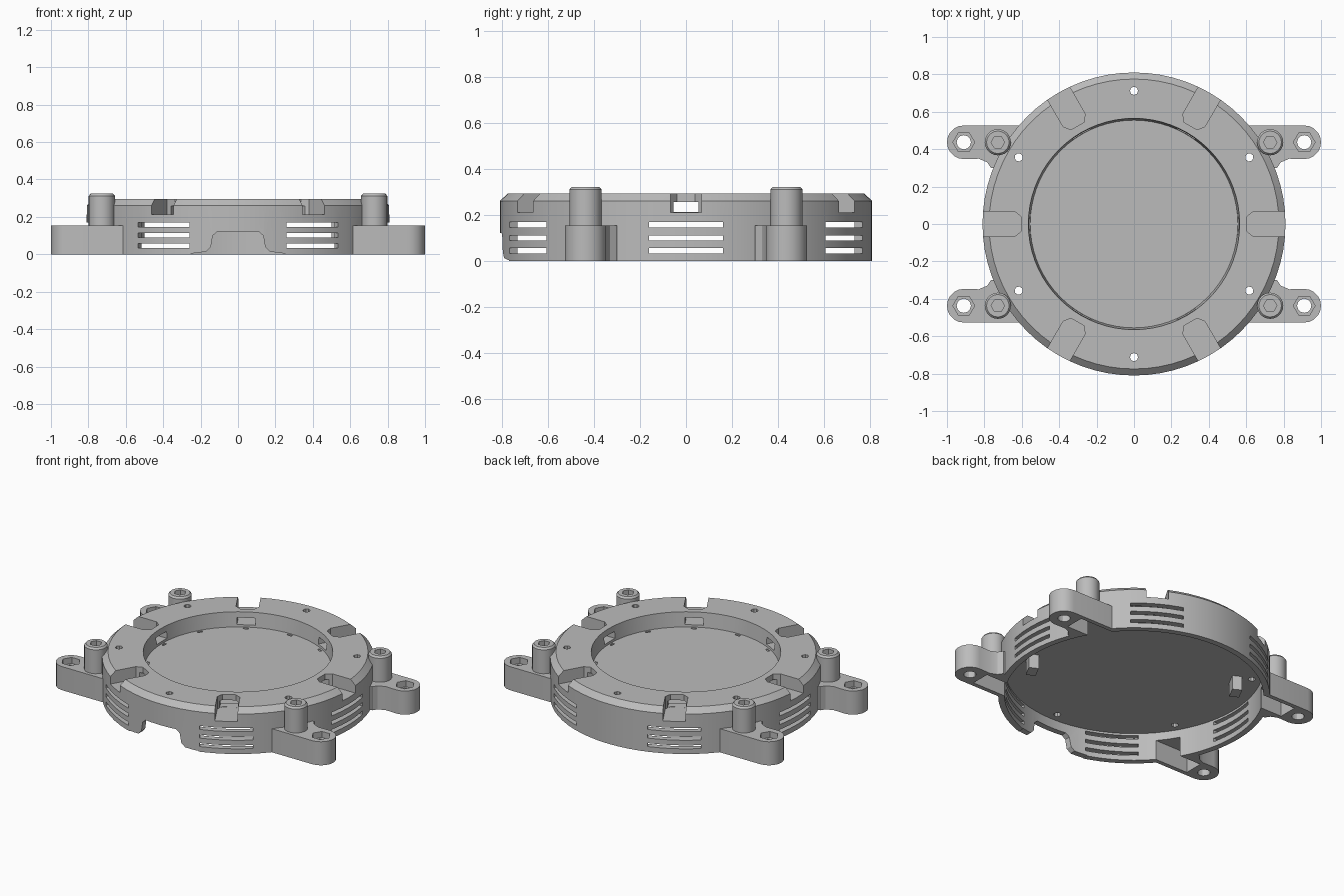
import bpy, bmesh
from math import cos, sin, pi, radians
from mathutils import Matrix, Vector

old = bpy.data.objects.get("Cube")
if old:
    bpy.data.objects.remove(old, do_unlink=True)

GREY = (0.5, 0.5, 0.5, 1)
mat = bpy.data.materials.new("plain grey")
mat.use_nodes = True
mat.diffuse_color = GREY
mat.node_tree.nodes["Principled BSDF"].inputs["Base Color"].default_value = GREY


def finish(bm, name):
    bmesh.ops.recalc_face_normals(bm, faces=bm.faces[:])
    mesh = bpy.data.meshes.new(name)
    bm.to_mesh(mesh)
    bm.free()
    mesh.materials.append(mat)
    obj = bpy.data.objects.new(name, mesh)
    bpy.context.collection.objects.link(obj)
    return obj


def prisms(name, parts):
    """Each part is (outline, bottom, top, matrix)."""
    bm = bmesh.new()
    for outline, z0, z1, mtx in parts:
        lo = [bm.verts.new(mtx @ Vector((x, y, z0))) for x, y in outline]
        hi = [bm.verts.new(mtx @ Vector((x, y, z1))) for x, y in outline]
        bm.faces.new(lo[::-1])
        bm.faces.new(hi)
        for i in range(len(lo)):
            j = (i + 1) % len(lo)
            bm.faces.new((lo[i], lo[j], hi[j], hi[i]))
    return finish(bm, name)


def lathe(name, profile, steps, centre=(0, 0)):
    bm = bmesh.new()
    verts = [bm.verts.new((r, 0, z)) for r, z in profile]
    edges = [bm.edges.new(pair) for pair in zip(verts, verts[1:])]
    if profile[0][0] > 0:
        edges.append(bm.edges.new((verts[-1], verts[0])))
    bmesh.ops.spin(bm, geom=verts + edges, cent=(0, 0, 0), axis=(0, 0, 1),
                   angle=2 * pi, steps=steps, use_merge=False)
    bmesh.ops.remove_doubles(bm, verts=bm.verts[:], dist=0.0005)
    bmesh.ops.translate(bm, verts=bm.verts[:], vec=(*centre, 0))
    return finish(bm, name)


def cut(obj, parts):
    cutter = prisms("cutter", parts)
    cutter.hide_render = True
    mod = obj.modifiers.new("cut", 'BOOLEAN')
    mod.operation = 'DIFFERENCE'
    mod.solver = 'EXACT'
    mod.object = cutter
    bpy.context.view_layer.objects.active = obj
    bpy.ops.object.modifier_apply(modifier=mod.name)
    bpy.data.objects.remove(cutter, do_unlink=True)


def smooth(obj):
    bpy.ops.object.select_all(action='DESELECT')
    obj.select_set(True)
    bpy.context.view_layer.objects.active = obj
    bpy.ops.object.shade_smooth_by_angle(angle=radians(30))


def circle(r, n, x=0, y=0):
    return [(x + r * cos(2 * pi * i / n), y + r * sin(2 * pi * i / n)) for i in range(n)]


def rect(x0, x1, half):
    return [(x0, -half), (x1, -half), (x1, half), (x0, half)]


def turn(deg):
    return Matrix.Rotation(radians(deg), 4, 'Z')


ID = Matrix()
SIXTHS = range(0, 360, 60)
ARM_Y = 0.437
CORNERS = [(sx, sy) for sx in (-1, 1) for sy in (-1, 1)]

# Round housing: skirt wall, raised rim and recessed deck in one section
body = lathe("housing", [(0, 0.2), (0.555, 0.2), (0.565, 0.295), (0.775, 0.295),
                         (0.81, 0.262), (0.81, 0), (0.772, 0), (0.772, 0.183), (0, 0.183)], 72)

# Vent slots, three in each of six groups
cut(body, [(rect(0.7, 0.9, 0.16), z, z + 0.023, turn(a))
           for a in SIXTHS for z in (0.034, 0.09, 0.147)])

# Rim notches with clipped inner corners, then windows into the recess
notch = [(0.9, -0.068), (0.9, 0.068), (0.64, 0.068), (0.605, 0.04), (0.605, -0.04), (0.64, -0.068)]
cut(body, [(notch, 0.213, 0.35, turn(a)) for a in SIXTHS])
cut(body, [(rect(0.53, 0.65, 0.055), 0.214, 0.258, turn(a)) for a in SIXTHS])

# Screw holes through the rim
cut(body, [(circle(0.022, 8, 0.712), -0.1, 0.4, turn(a + 30)) for a in SIXTHS])

# Small pits around the deck
cut(body, [(rect(0.53, 0.545, 0.016), 0.192, 0.22, turn(a)) for a in range(0, 360, 30)])

# Cable opening at the front
half = [(0.25, -0.05), (0.25, 0.004), (0.17, 0.014), (0.145, 0.04), (0.135, 0.1), (0.11, 0.122)]
opening = half + [(-x, z) for x, z in reversed(half)]
cut(body, [(opening, 0.6, 0.95, Matrix.Rotation(pi / 2, 4, 'X'))])

# Arm pockets open through the skirt wall
pocket = [(x, ARM_Y + y) for x, y in rect(0.58, 0.83, 0.062)]
pockets = {c: (pocket, -0.05, 0.13, Matrix.Diagonal((*c, 1, 1))) for c in CORNERS}
cut(body, list(pockets.values()))
smooth(body)

# Mounting arms with rounded ends, and the screw posts standing on them
outline = [(0.55, 0.3), (0.765, 0.3), (0.785, 0.33), (0.83, ARM_Y - 0.088)]
outline += [(0.91 + 0.09 * cos(t), ARM_Y + 0.09 * sin(t))
            for t in [-pi / 2 + pi * i / 10 for i in range(11)]]
outline += [(0.55, ARM_Y + 0.09)]
for sx, sy in CORNERS:
    label = ("front_" if sy < 0 else "back_") + ("left" if sx > 0 else "right")
    flip = Matrix.Diagonal((sx, sy, 1, 1))
    arm = prisms(label + "_arm", [(outline, 0, 0.155, flip)])
    cut(arm, [(circle(0.795, 72), -0.1, 0.4, ID)])
    cut(arm, [pockets[sx, sy]])
    cut(arm, [(circle(0.038, 12, 0.91, ARM_Y), -0.1, 0.4, flip)])
    cut(arm, [(circle(0.058, 6, 0.91, ARM_Y), 0.115, 0.4, flip)])
    smooth(arm)
    post = lathe(label + "_post", [(0, 0.14), (0.07, 0.14), (0.07, 0.312), (0.06, 0.324), (0, 0.324)],
                 24, (sx * 0.728, sy * ARM_Y))
    cut(post, [(circle(0.036, 6, 0.728, ARM_Y), 0.26, 0.4, flip)])
    smooth(post)

# Two blocks hanging under the deck
for side, a in (("left", -28), ("right", 152)):
    prisms(side + "_under_block", [(rect(0.59, 0.65, 0.045), 0.09, 0.19, turn(a))])
